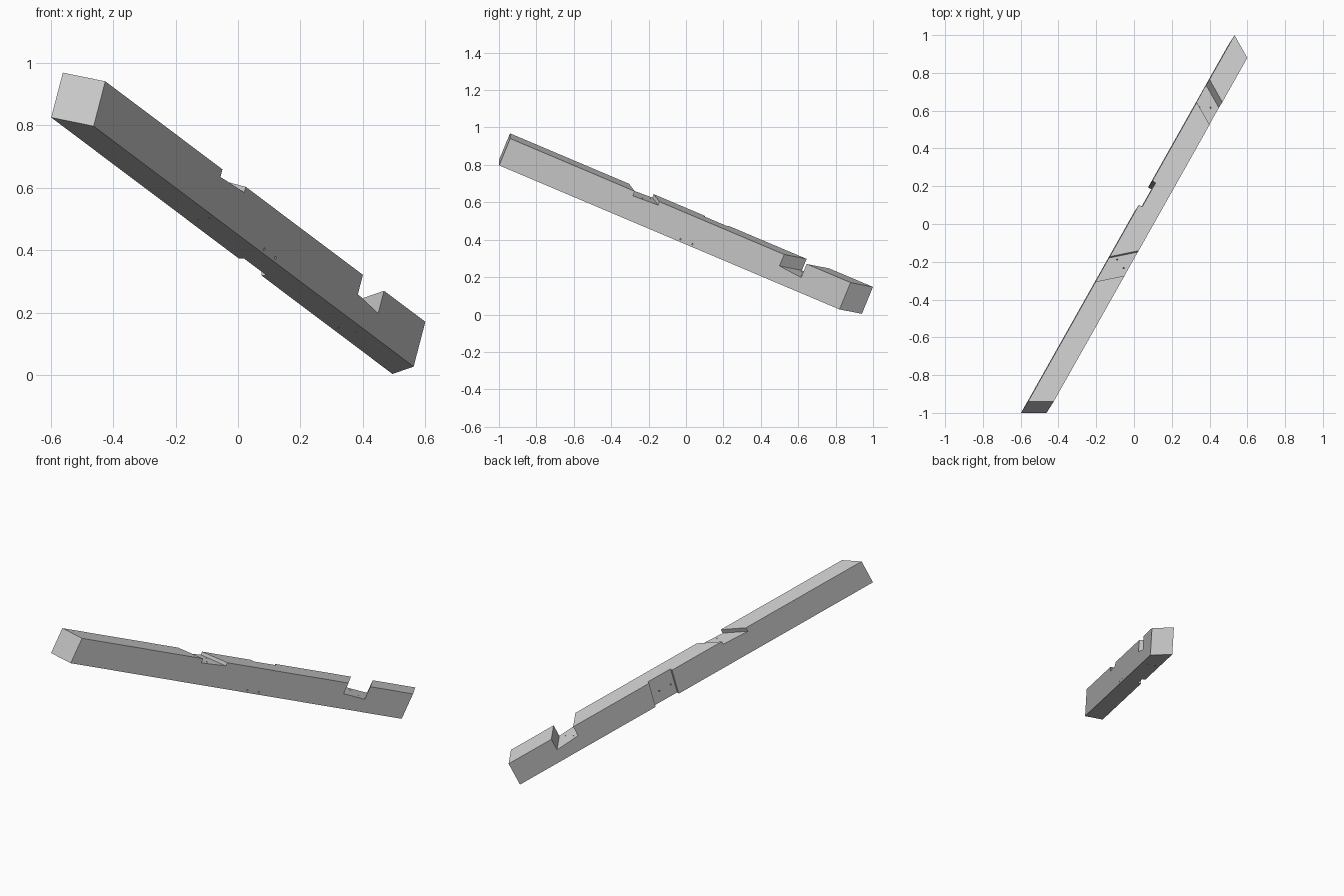
import bpy
import bmesh
from mathutils import Matrix, Vector

if "Cube" in bpy.data.objects:
    bpy.data.objects.remove(bpy.data.objects["Cube"])

WIDTH, HEIGHT = 0.118, 0.159
LEAN = 0.016          # slight lean of the end cuts along the beam


def finish(name, bm):
    bmesh.ops.recalc_face_normals(bm, faces=bm.faces)
    mesh = bpy.data.meshes.new(name)
    bm.to_mesh(mesh)
    bm.free()
    obj = bpy.data.objects.new(name, mesh)
    bpy.context.collection.objects.link(obj)
    return obj


def block(name, corner):
    """Six-sided block; corner(i, j, k) gives (along, across, up)."""
    bm = bmesh.new()
    bmesh.ops.create_cube(bm, size=1)
    for v in bm.verts:
        v.co = corner(*(int(c > 0) for c in v.co))
    return finish(name, bm)


def drill(name, start, end, radius=0.004):
    """Thin rod running a little past both points."""
    a, b = Vector(start), Vector(end)
    d = b - a
    turn = d.to_track_quat('Z', 'Y').to_matrix().to_4x4()
    bm = bmesh.new()
    bmesh.ops.create_cone(bm, cap_ends=True, segments=8, radius1=radius,
                          radius2=radius, depth=d.length * 1.3,
                          matrix=Matrix.Translation((a + b) / 2) @ turn)
    return finish(name, bm)


def cut(target, cutter):
    cutter.hide_render = True
    mod = target.modifiers.new(cutter.name, 'BOOLEAN')
    mod.operation, mod.solver, mod.object = 'DIFFERENCE', 'EXACT', cutter
    bpy.context.view_layer.objects.active = target
    bpy.ops.object.modifier_apply(modifier=mod.name)
    bpy.data.objects.remove(cutter)


def top_notch(name, near, far, skew, depths, lean):
    """Slot across the top, skewed in plan, with a sloping floor."""
    def corner(i, j, k):
        side = (-0.3, 1.3)[j]
        up = 0.05 if k else -depths[i]
        return ((near, far)[i] + skew * side + lean * up, WIDTH * side, up)
    return block(name, corner)


# Beam with mitred ends
beam = block("rafter_beam", lambda i, j, k: (
    (2.226 * i) + (-0.073, 0.075)[i] * j - LEAN * (1 - k),
    WIDTH * j, -HEIGHT * (1 - k)))

# Slots on the top face
cut(beam, top_notch("upper_slot", 0.815, 0.977, -0.11, (0.027, 0.02), 0.1))
cut(beam, top_notch("lower_slot", 1.792, 1.939, 0.075, (0.068, 0.08), 0.1))

# Shallow full-height recess on the back side
cut(beam, block("side_recess", lambda i, j, k: (
    (1.215, 1.37)[i] - 0.018 * (0.05, -0.02)[1 - k] / 0.05 - 0.0 * j,
    WIDTH + (-0.02, 0.05)[j], (-HEIGHT - 0.05, 0.05)[k])))

# Peg holes, vertical through the slots and slanted through the recess
for s, t in ((0.882, 0.075), (0.86, 0.023), (1.886, 0.091), (1.917, 0.039)):
    cut(beam, drill("slot_hole", (s, t, -0.02), (s - 0.025, t, -HEIGHT)))
for s in (1.165, 1.243):
    cut(beam, drill("side_hole", (s, 0, -0.144), (s + 0.085, WIDTH, -0.08)))

# Tilt the beam into its sloping, turned position
along = Vector((0.4605, 0.8176, -0.346)).normalized()
across = Vector((0.189, 0.291, 0.938)).cross(along).normalized()
up = along.cross(across)
pose = Matrix((along, across, up)).transposed().to_4x4()
beam.data.transform(Matrix.Translation((-0.425, -0.94, 0.941)) @ pose)

# Plain grey timber
grey = bpy.data.materials.new("plain_grey")
grey.use_nodes = True
colour = (0.6, 0.6, 0.6, 1)
grey.diffuse_color = colour
grey.node_tree.nodes["Principled BSDF"].inputs["Base Color"].default_value = colour
beam.data.materials.clear()
beam.data.materials.append(grey)
for face in beam.data.polygons:
    face.material_index = 0
